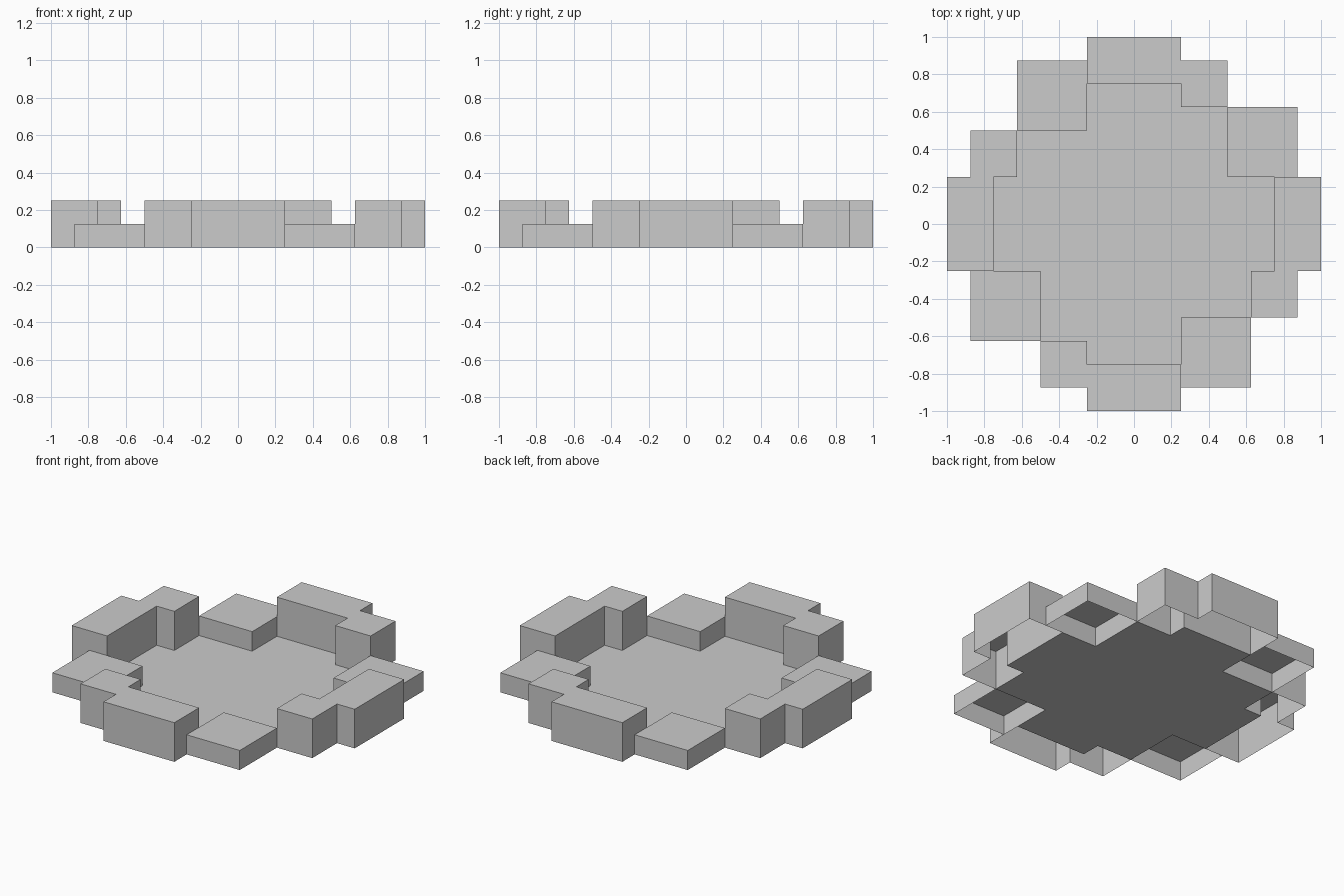
import bpy
import bmesh
from mathutils import Vector, Matrix
from math import pi

cube = bpy.data.objects.get("Cube")
if cube:
    bpy.data.objects.remove(cube, do_unlink=True)

# Single stone colour
stone = bpy.data.materials.new("stone grey")
stone.use_nodes = True
colour = (0.6, 0.6, 0.6, 1)
stone.diffuse_color = colour
stone.node_tree.nodes["Principled BSDF"].inputs["Base Color"].default_value = colour

TALL, LOW = 0.25, 0.125
SIDES = ["front", "left", "back", "right"]


def finish(name, bm):
    mesh = bpy.data.meshes.new(name)
    bm.to_mesh(mesh)
    bm.free()
    mesh.materials.append(stone)
    obj = bpy.data.objects.new(name, mesh)
    bpy.context.collection.objects.link(obj)


def turned(outline, step):
    rot = Matrix.Rotation(step * pi / 2, 3, 'Z')
    return [rot @ Vector((x, y, 0)) for x, y in outline]


def hollow_block(name, points, height):
    """Top and side walls over a counter-clockwise outline, open underneath."""
    bm = bmesh.new()
    low = [bm.verts.new(p) for p in points]
    top = [bm.verts.new(p + Vector((0, 0, height))) for p in points]
    bm.faces.new(top)
    for i in range(len(points)):
        j = (i + 1) % len(points)
        bm.faces.new((low[i], low[j], top[j], top[i]))
    finish(name, bm)


# Stepped wall and low corner outlines, repeated around the centre
wall = [(-0.5, -0.875), (-0.25, -0.875), (-0.25, -1), (0.25, -1),
        (0.25, -0.75), (-0.25, -0.75), (-0.25, -0.625), (-0.5, -0.625)]
corner = [(0.25, -0.875), (0.625, -0.875), (0.625, -0.5), (0.25, -0.5)]
floor_edge = [(-0.5, -0.625), (-0.25, -0.625), (-0.25, -0.75),
              (0.25, -0.75), (0.25, -0.5)]

rim = []
for step, side in enumerate(SIDES):
    hollow_block(side + "_wall", turned(wall, step), TALL)
    hollow_block(side + "_corner_block", turned(corner, step), LOW)
    rim += turned(floor_edge, step)

# Thin floor sheet inside the ring
bm = bmesh.new()
bm.faces.new([bm.verts.new(p) for p in rim])
finish("floor", bm)
